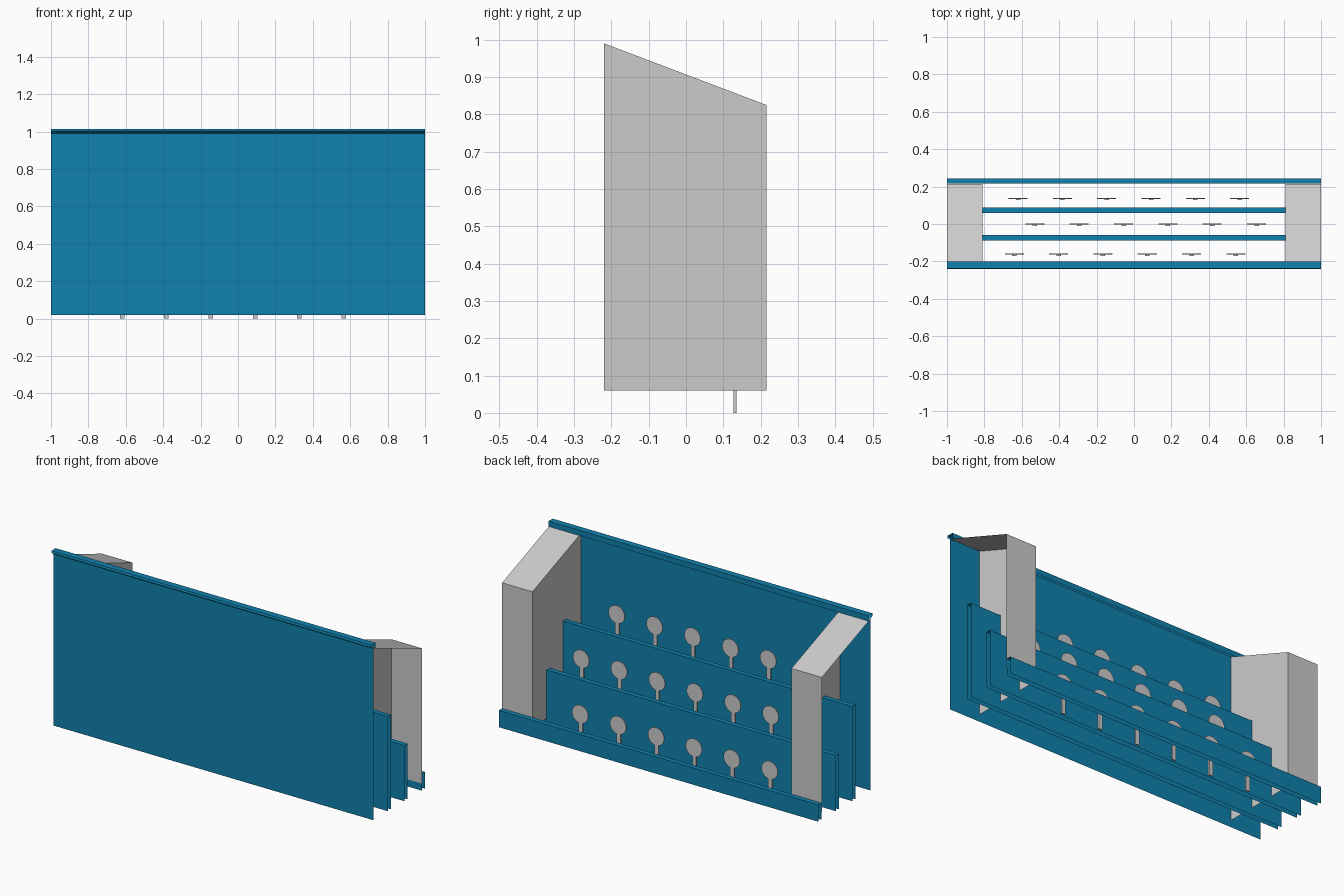
import bpy, bmesh, math
from mathutils import Matrix

if "Cube" in bpy.data.objects:
    bpy.data.objects.remove(bpy.data.objects["Cube"])

blue = bpy.data.materials.new("blue_paint")
blue.diffuse_color = (0.005, 0.22, 0.42, 1)
blue.use_nodes = True
blue.node_tree.nodes["Principled BSDF"].inputs["Base Color"].default_value = blue.diffuse_color


def finish(bm, name, mat=None):
    me = bpy.data.meshes.new(name)
    bm.to_mesh(me)
    bm.free()
    ob = bpy.data.objects.new(name, me)
    bpy.context.collection.objects.link(ob)
    if mat:
        me.materials.append(mat)
    return ob


def folded_sheet(name, profile):
    """Open (y, z) profile extruded along the full width, ends left open."""
    bm = bmesh.new()
    rows = [[bm.verts.new((x, y, z)) for y, z in profile] for x in (-1, 1)]
    for i in range(len(profile) - 1):
        bm.faces.new((rows[0][i], rows[1][i], rows[1][i + 1], rows[0][i + 1]))
    return finish(bm, name, blue)


def side_housing(name, s):
    """Inner wall, sloping roof and back wall; outer side is open."""
    bm = bmesh.new()
    profile = [(-0.22, 0.06), (-0.22, 0.99), (0.215, 0.825), (0.215, 0.06)]
    inner = [bm.verts.new((0.81 * s, y, z)) for y, z in profile]
    outer = [bm.verts.new((1.0 * s, y, z)) for y, z in profile]
    faces = [inner] + [[inner[i], outer[i], outer[i + 1], inner[i + 1]] for i in (1, 2)]
    for f in faces:
        bm.faces.new(f if s > 0 else f[::-1])
    return finish(bm, name)


def target(name, x, y, z):
    """Round disc on a flat stem, base at z."""
    bm = bmesh.new()
    bmesh.ops.create_cone(bm, cap_ends=True, segments=24, radius1=0.051, radius2=0.051,
                          depth=0.004,
                          matrix=Matrix.Translation((x, y, z + 0.17)) @ Matrix.Rotation(math.pi / 2, 4, 'X'))
    bmesh.ops.create_cube(bm, size=1, matrix=Matrix.Translation((x, y - 0.006, z + 0.08))
                          @ Matrix.Diagonal((0.024, 0.008, 0.16, 1)))
    return finish(bm, name)


# Tall front panel with a folded lip on top
folded_sheet("front_panel", [(-0.22, 0.02), (-0.22, 0.99), (-0.24, 1.003),
                             (-0.237, 1.015), (-0.20, 1.015), (-0.20, 0.985)])

# Stepped rails: inverted channels open at the ends and below
for name, y0, y1, top in (("rail_high", -0.088, -0.06, 0.555),
                          ("rail_middle", 0.06, 0.088, 0.335),
                          ("rail_low", 0.216, 0.244, 0.115)):
    folded_sheet(name, [(y0, 0.02), (y0, top), (y1, top), (y1, 0.02)])

# Grey housings at both ends
side_housing("side_housing_right", 1)
side_housing("side_housing_left", -1)

# Three rows of round targets
for row, x0, y, z in (("back", -0.62, 0.137, 0.0),
                      ("middle", -0.53, 0.0, 0.235),
                      ("front", -0.64, -0.16, 0.455)):
    for i in range(6):
        target(f"{row}_target_{i + 1}", x0 + 0.237 * i, y, z)
